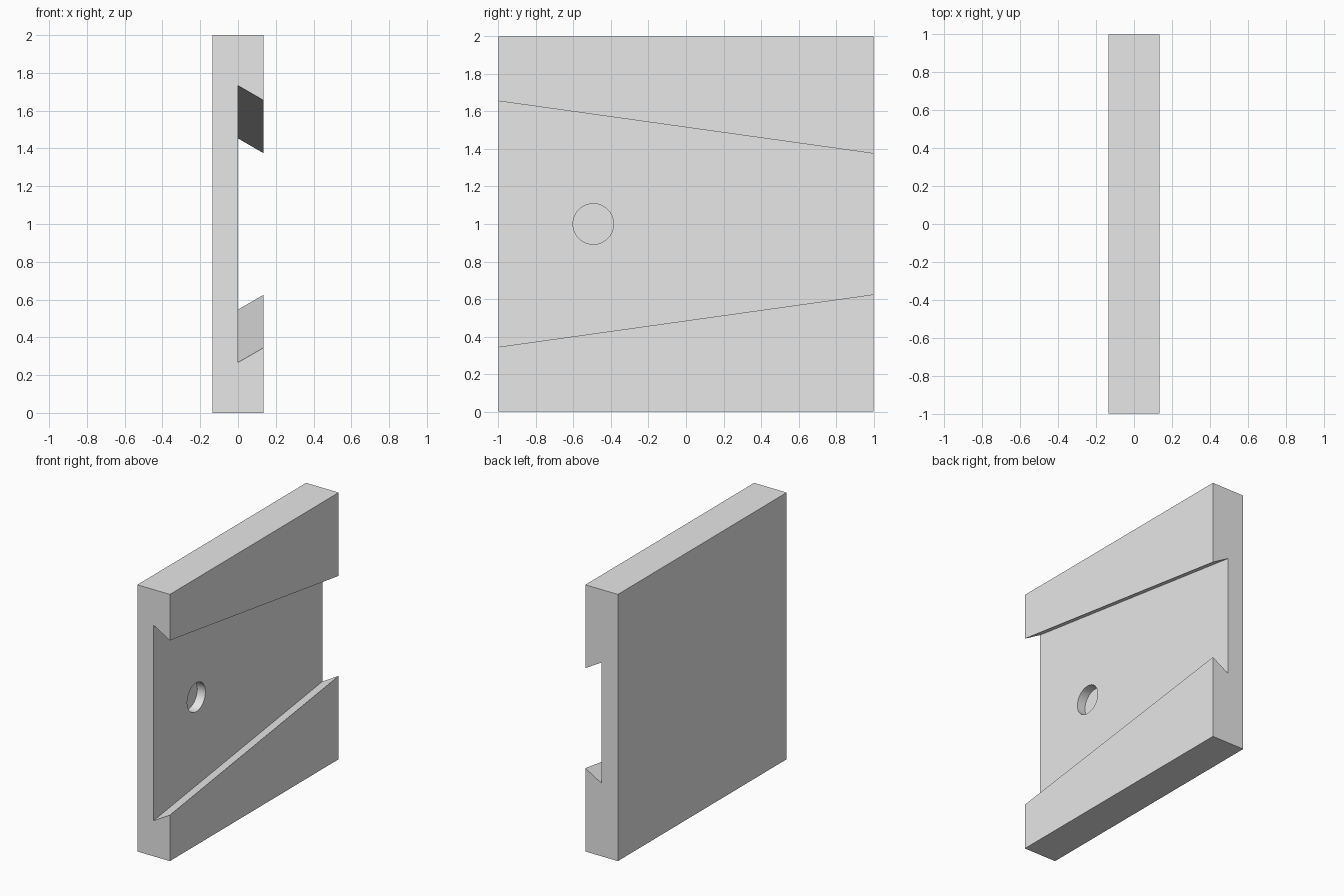
import bpy, bmesh, math

cube = bpy.data.objects.get("Cube")
if cube:
    bpy.data.objects.remove(cube, do_unlink=True)

THICK = 0.27
FACE = THICK / 2
UNDERCUT = math.tan(math.radians(30))

grey = bpy.data.materials.new("light grey")
grey.use_nodes = True
grey.diffuse_color = (0.8, 0.8, 0.8, 1)
grey.node_tree.nodes["Principled BSDF"].inputs["Base Color"].default_value = (0.8, 0.8, 0.8, 1)


def half_width(x, y):
    """Half height of the tapered dovetail slot at depth x and length y."""
    return 0.593 - 0.14 * y - UNDERCUT * x


def block(name, x_range, y_range, height):
    """Six-sided block whose half height is a function of x and y."""
    bm = bmesh.new()
    bmesh.ops.create_cube(bm, size=2)
    for v in bm.verts:
        x = x_range[v.co.x > 0]
        y = y_range[v.co.y > 0]
        v.co = (x, y, 1 + v.co.z * height(x, y))
    mesh = bpy.data.meshes.new(name)
    bm.to_mesh(mesh)
    bm.free()
    obj = bpy.data.objects.new(name, mesh)
    bpy.context.collection.objects.link(obj)
    mesh.materials.append(grey)
    return obj


def cut(target, cutter):
    """Subtract the cutter, apply the result and remove the cutter."""
    cutter.hide_render = True
    mod = target.modifiers.new(cutter.name, 'BOOLEAN')
    mod.operation = 'DIFFERENCE'
    mod.solver = 'EXACT'
    mod.object = cutter
    bpy.ops.object.select_all(action='DESELECT')
    bpy.context.view_layer.objects.active = target
    target.select_set(True)
    bpy.ops.object.modifier_apply(modifier=mod.name)
    bpy.data.objects.remove(cutter, do_unlink=True)


# Square plate
plate = block("slotted_plate", (-FACE, FACE), (-1, 1), lambda x, y: 1)

# Tapered dovetail slot, open at both ends
cut(plate, block("slot_cutter", (0, FACE + 0.05), (-1.1, 1.1), half_width))

# Blind round hole in the slot floor
bpy.ops.mesh.primitive_cylinder_add(vertices=64, radius=0.108, depth=FACE,
                                    location=(0, -0.494, 1),
                                    rotation=(0, math.pi / 2, 0))
hole = bpy.context.object
hole.name = "hole_cutter"
hole.data.materials.append(grey)
cut(plate, hole)

# Smooth hole wall, crisp edges elsewhere
bpy.ops.object.select_all(action='DESELECT')
plate.select_set(True)
bpy.context.view_layer.objects.active = plate
bpy.ops.object.shade_smooth_by_angle(angle=math.radians(25))
